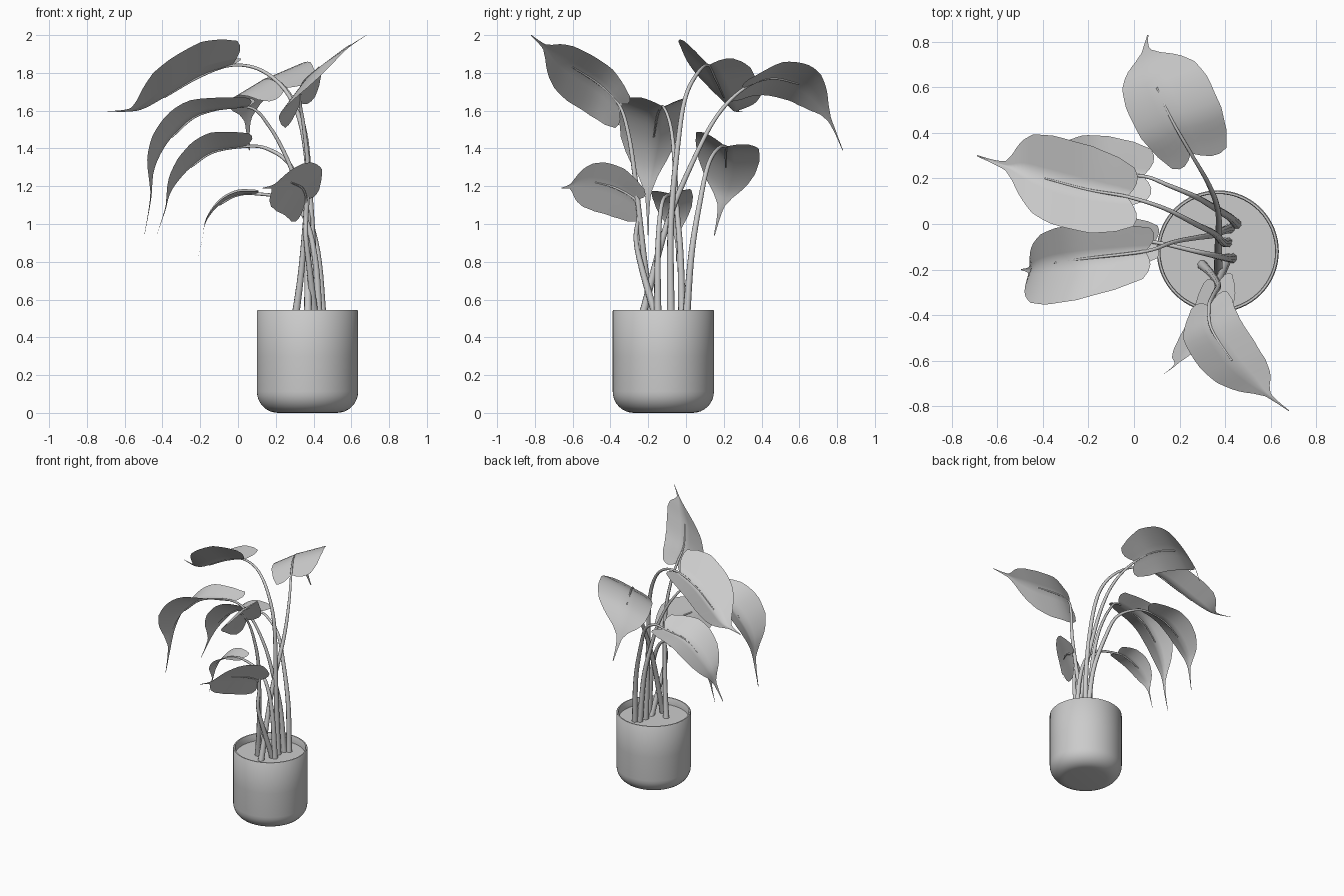
import bpy, bmesh, math
from mathutils import Vector

if "Cube" in bpy.data.objects:
    bpy.data.objects.remove(bpy.data.objects["Cube"])

CX, CY = 0.368, -0.12


def spline(pts, n):
    """Catmull-Rom samples through the points, n per segment."""
    p = [Vector(q) for q in pts]
    p = [2 * p[0] - p[1]] + p + [2 * p[-1] - p[-2]]
    out = []
    for i in range(1, len(p) - 2):
        a, b, c, d = p[i - 1:i + 3]
        for k in range(n):
            t = k / n
            out.append(0.5 * (2 * b + (c - a) * t + (2 * a - 5 * b + 4 * c - d) * t * t
                              + (3 * b - a - 3 * c + d) * t ** 3))
    return out + [p[-2]]


def finish(bm, name, angle=40):
    me = bpy.data.meshes.new(name)
    bm.to_mesh(me)
    bm.free()
    ob = bpy.data.objects.new(name, me)
    bpy.context.collection.objects.link(ob)
    bpy.ops.object.select_all(action='DESELECT')
    ob.select_set(True)
    bpy.context.view_layer.objects.active = ob
    bpy.ops.object.shade_smooth_by_angle(angle=math.radians(angle))
    return ob


def sweep_rings(bm, rings, closed=True):
    rows = [[bm.verts.new(v) for v in r] for r in rings]
    n = len(rows[0])
    for a, b in zip(rows, rows[1:]):
        for j in range(n if closed else n - 1):
            k = (j + 1) % n
            bm.faces.new((a[j], a[k], b[k], b[j]))
    return rows


def lathe(name, profile, seg=64):
    bm = bmesh.new()
    rings = [[(CX + r * math.cos(2 * math.pi * j / seg), CY + r * math.sin(2 * math.pi * j / seg), z)
              for j in range(seg)] for r, z in profile]
    rows = sweep_rings(bm, rings)
    bm.faces.new(rows[0][::-1])
    bm.faces.new(rows[-1])
    return finish(bm, name)


def stem(name, pts, r0=0.023, r1=0.004, seg=8):
    path = spline(pts, 6)
    bm = bmesh.new()
    rings = []
    for i, p in enumerate(path):
        tan = (path[min(i + 1, len(path) - 1)] - path[max(i - 1, 0)]).normalized()
        a = tan.cross(Vector((0.3, 1, 0.1))).normalized()
        b = tan.cross(a)
        s = i / (len(path) - 1)
        r = r0 + (r1 - r0) * s ** 0.6
        rings.append([p + r * (a * math.cos(2 * math.pi * j / seg) + b * math.sin(2 * math.pi * j / seg))
                      for j in range(seg)])
    rows = sweep_rings(bm, rings)
    bm.faces.new(rows[0][::-1])
    bm.faces.new(rows[-1])
    finish(bm, name, 60)


# half-width of a blade along its length
WIDTH = [(0, .66), (.08, .84), (.2, .98), (.35, 1), (.48, .88), (.58, .65), (.68, .3), (.77, .09), (.9, .035), (1, .015)]


def width(t):
    for (a, wa), (b, wb) in zip(WIDTH, WIDTH[1:]):
        if t <= b:
            return wa + (wb - wa) * (t - a) / (b - a)
    return WIDTH[-1][1]


def leaf(name, rib, side_a, side_b, lobe=0.05):
    path = spline(rib, 5)
    va, vb = Vector(side_a), Vector(side_b)
    bm = bmesh.new()
    rows = []
    for i, p in enumerate(path):
        t = i / (len(path) - 1)
        tan = (path[min(i + 1, len(path) - 1)] - path[max(i - 1, 0)]).normalized()
        back = tan * lobe * max(0, 1 - t / 0.4)
        row = []
        for k in range(-4, 5):
            u = abs(k) / 4
            row.append(p + (va if k < 0 else vb) * u * width(t) - back * math.sin(math.pi * 0.75 * u))
        rows.append(row)
    sweep_rings(bm, rows, closed=False)
    finish(bm, name, 60)


def plant(name, stalk, rib, side_a, side_b, lobe=0.05):
    """A stalk that runs on into the midrib of its blade."""
    stem(name + "_stem", stalk + rib[:3])
    leaf(name + "_leaf", rib, side_a, side_b, lobe)


# pot with rounded foot and hollow rim, soil at the bottom of the recess
foot = [(0.155 + 0.113 * math.sin(a), 0.113 - 0.113 * math.cos(a))
        for a in [math.pi / 2 * i / 8 for i in range(9)]]
lathe("pot", foot + [(0.268, 0.3), (0.268, 0.54), (0.264, 0.545), (0.255, 0.545), (0.252, 0.54), (0.252, 0.47)])
lathe("soil", [(0.253, 0.46), (0.253, 0.49)])

# back leaf
plant("back", [(.37, -.24, .48), (.37, -.1, 1.0), (.37, .05, 1.36), (.33, .17, 1.58)],
      [(.25, .31, 1.72), (.17, .45, 1.77), (.1, .6, 1.74), (.06, .7, 1.65), (.05, .77, 1.53), (.06, .83, 1.39)],
      (-.15, -.06, -.09), (.21, .08, .09))

# front right leaf, the tallest
plant("front_high", [(.3, -.18, .48), (.34, -.22, .8), (.37, -.27, 1.25), (.35, -.31, 1.5)],
      [(.33, -.36, 1.64), (.34, -.46, 1.74), (.43, -.6, 1.83), (.53, -.7, 1.9), (.6, -.76, 1.95), (.68, -.82, 2.0)],
      (-.12, -.06, -.16), (.12, .06, .09))

# upper left leaf
plant("upper_left", [(.41, -.08, .48), (.39, -.08, 1.0), (.35, -.04, 1.45), (.27, 0, 1.68), (.13, .07, 1.81)],
      [(-.03, .12, 1.84), (-.2, .15, 1.78), (-.39, .2, 1.67), (-.5, .24, 1.61), (-.58, .26, 1.595), (-.69, .3, 1.595)],
      (-.01, -.19, .18), (0, .2, .04))

# middle left leaf
plant("middle_left", [(.42, -.02, .48), (.39, -.03, .85), (.34, -.05, 1.1), (.275, -.06, 1.31), (.17, -.08, 1.51)],
      [(.05, -.12, 1.62), (-.2, -.15, 1.58), (-.35, -.17, 1.46), (-.44, -.19, 1.3), (-.46, -.2, 1.13), (-.495, -.2, .94)],
      (-.07, -.19, .07), (-.02, .15, .06))

# lower left back leaf
plant("lower_left", [(.45, 0, .48), (.42, .03, .85), (.34, .08, 1.15), (.27, .12, 1.32), (.15, .17, 1.4)],
      [(.04, .21, 1.41), (-.13, .21, 1.38), (-.25, .21, 1.3), (-.35, .2, 1.18), (-.385, .18, 1.07), (-.43, .15, .94)],
      (-.03, -.16, .1), (0, .18, .01))

# smallest left leaf
plant("small_left", [(.43, -.15, .48), (.41, -.15, .8), (.36, -.14, 1.02), (.27, -.12, 1.13)],
      [(.09, -.08, 1.16), (-.01, -.08, 1.15), (-.1, -.07, 1.1), (-.17, -.06, 1.01), (-.19, -.05, .91), (-.22, -.05, .8)],
      (0, -.105, .02), (0, .11, .03), 0.02)

# low front leaf
plant("front_low", [(.41, -.15, .48), (.38, -.23, .75), (.36, -.265, .92), (.36, -.25, 1.05)],
      [(.36, -.27, 1.13), (.34, -.37, 1.19), (.28, -.48, 1.22), (.22, -.57, 1.22), (.18, -.62, 1.2), (.13, -.66, 1.19)],
      (-.09, -.03, -.15), (.1, .03, .11))
